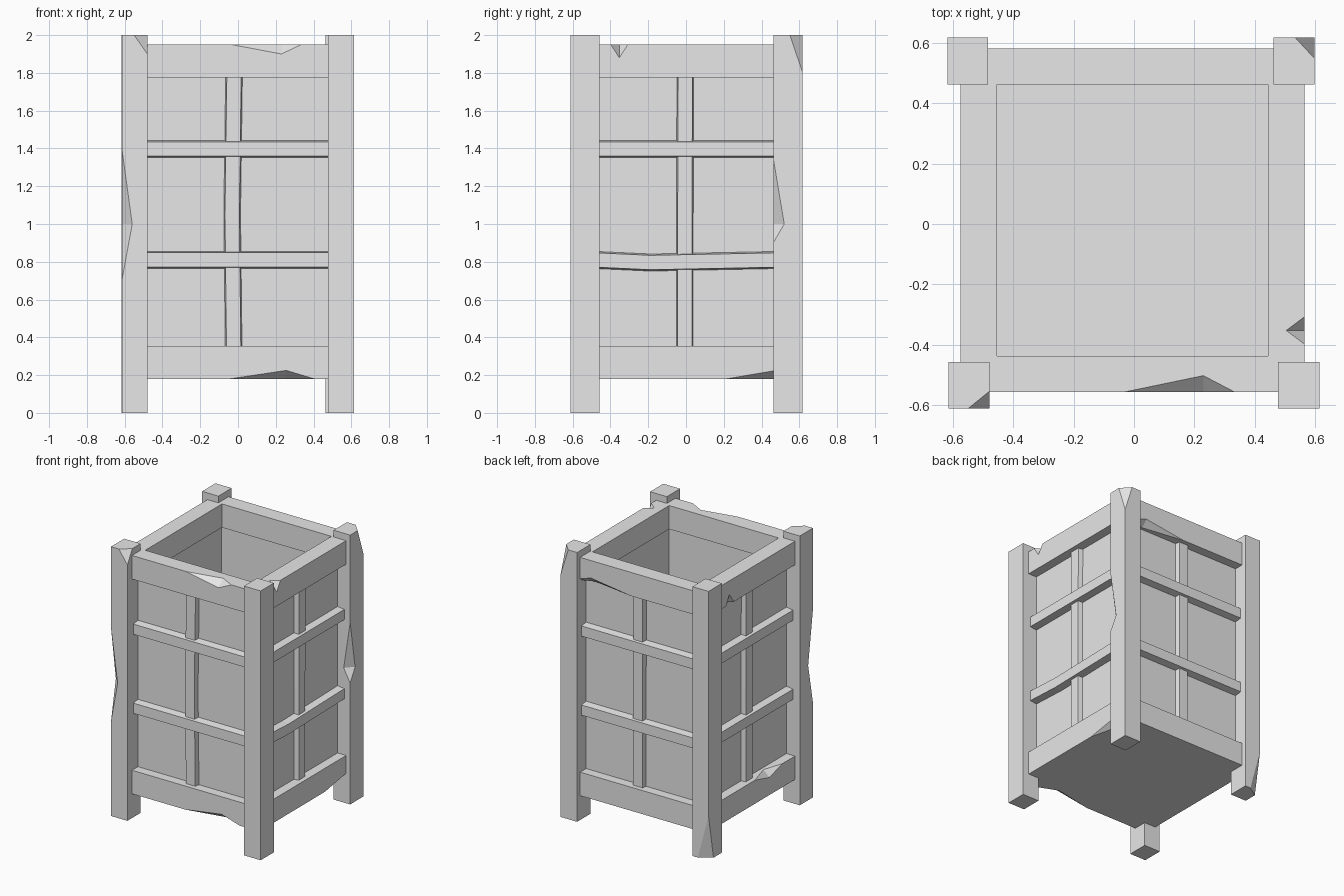
import bpy
import bmesh
import math
from mathutils import Vector, Matrix

if "Cube" in bpy.data.objects:
    bpy.data.objects.remove(bpy.data.objects["Cube"], do_unlink=True)

grey = bpy.data.materials.new("plain grey")
grey.use_nodes = True
grey.diffuse_color = (0.8, 0.8, 0.8, 1)
grey.node_tree.nodes["Principled BSDF"].inputs["Base Color"].default_value = (0.8, 0.8, 0.8, 1)

CENTRE = Vector((-0.005, 0.012, 0))
OUT, INNER = 0.57, 0.45          # outer and inner half width of the rails


def finish(bm, name):
    bmesh.ops.recalc_face_normals(bm, faces=bm.faces)
    mesh = bpy.data.meshes.new(name)
    bm.to_mesh(mesh)
    bm.free()
    mesh.materials.append(grey)
    obj = bpy.data.objects.new(name, mesh)
    bpy.context.collection.objects.link(obj)
    return obj


def box(name, low, high):
    low, high = Vector(low), Vector(high)
    bm = bmesh.new()
    size = Matrix.Diagonal((*(high - low), 1))
    bmesh.ops.create_cube(bm, size=1, matrix=Matrix.Translation((low + high) / 2) @ size)
    return finish(bm, name)


def square(name, half, z0, z1):
    return box(name, CENTRE + Vector((-half, -half, z0)), CENTRE + Vector((half, half, z1)))


def subtract(obj, cutter):
    cutter.hide_render = True
    mod = obj.modifiers.new("cut", "BOOLEAN")
    mod.operation, mod.solver, mod.object = "DIFFERENCE", "EXACT", cutter
    bpy.context.view_layer.objects.active = obj
    bpy.ops.object.modifier_apply(modifier=mod.name)
    bpy.data.objects.remove(cutter, do_unlink=True)


def notch(obj, p1, p2, a, b):
    """Chip an edge from p1 to p2, with the deepest points a and b on its two faces."""
    p1, p2, a, b = (Vector(p) for p in (p1, p2, a, b))
    mid, ext = (a + b) / 2, (a - b) * 0.5
    bm = bmesh.new()
    for end in (a + ext, b - ext):
        for step in (Vector(), (p1 - mid) * 1.3, (p2 - mid) * 1.3):
            bm.verts.new(end + step)
    bmesh.ops.convex_hull(bm, input=bm.verts)
    subtract(obj, finish(bm, "chip_cutter"))


def corner_cut(obj, corner, a, b, c):
    """Slice a corner off along the plane through a, b and c."""
    corner, a, b, c = (Vector(p) for p in (corner, a, b, c))
    normal = (b - a).cross(c - a)
    if normal.dot(corner - a) < 0:
        normal = -normal
    bm = bmesh.new()
    bm.from_mesh(obj.data)
    bmesh.ops.bisect_plane(bm, geom=bm.verts[:] + bm.edges[:] + bm.faces[:],
                           plane_co=a, plane_no=normal, clear_outer=True)
    bmesh.ops.holes_fill(bm, edges=[e for e in bm.edges if e.is_boundary])
    bmesh.ops.recalc_face_normals(bm, faces=bm.faces)
    bm.to_mesh(obj.data)
    bm.free()


def rail_notch(obj, side, u0, u1, u, z, dz, depth):
    """Chip a rail edge at height z on one side (0 front, 1 +x, 2 back, 3 -x)."""
    turn = Matrix.Translation(CENTRE) @ Matrix.Rotation(side * math.pi / 2, 4, "Z")
    pts = ((u0, -OUT, z), (u1, -OUT, z), (u, -OUT, z + dz), (u, depth - OUT, z))
    notch(obj, *(turn @ Vector(p) for p in pts))


def slat(name, side, path, front, upright):
    """Bevelled slat along path of (position, sideways offset) on one side."""
    turn = Matrix.Translation(CENTRE) @ Matrix.Rotation(side * math.pi / 2, 4, "Z")
    bm = bmesh.new()
    rings = []
    for t, s in path:
        ring = []
        for w, y in ((-0.048, -0.48), (-0.038, -front), (0.038, -front), (0.048, -0.48)):
            p = (s + w, y, t) if upright else (t, y, s + w)
            ring.append(bm.verts.new(turn @ Vector(p)))
        rings.append(ring)
    for r, q in zip(rings, rings[1:]):
        for i in range(4):
            j = (i + 1) % 4
            bm.faces.new((r[i], r[j], q[j], q[i]))
    bm.faces.new(rings[0])
    bm.faces.new(rings[-1])
    finish(bm, name)


# Corner posts
post_fl = box("post_front_minus_x", (-0.615, -0.612, 0), (-0.48, -0.457, 2))
post_fr = box("post_front_plus_x", (0.477, -0.612, 0), (0.615, -0.457, 2))
post_bl = box("post_back_minus_x", (-0.618, 0.462, 0), (-0.485, 0.618, 2))
post_br = box("post_back_plus_x", (0.462, 0.462, 0), (0.598, 0.618, 2))

# Damage on the posts
corner_cut(post_fl, (-0.48, -0.612, 2), (-0.55, -0.612, 2), (-0.48, -0.555, 2), (-0.48, -0.612, 1.9))
notch(post_fl, (-0.615, -0.612, 0.7), (-0.615, -0.612, 1.4),
      (-0.56, -0.612, 1.0), (-0.615, -0.555, 1.0))
corner_cut(post_br, (0.598, 0.618, 2), (0.535, 0.618, 2), (0.598, 0.55, 2), (0.598, 0.618, 1.8))
notch(post_br, (0.598, 0.462, 0.9), (0.598, 0.462, 1.35),
      (0.598, 0.52, 1.0), (0.545, 0.462, 1.0))
corner_cut(post_bl, (-0.618, 0.618, 0), (-0.53, 0.618, 0), (-0.618, 0.56, 0), (-0.618, 0.618, 0.33))

# Rails: open ring on top, tray with a floor below
top_rail = square("top_rail", OUT, 1.775, 1.95)
subtract(top_rail, square("hole_cutter", INNER, 1.6, 2.1))
bottom_rail = square("bottom_rail", OUT, 0.18, 0.355)
subtract(bottom_rail, square("tray_cutter", INNER, 0.24, 0.6))

# Chips in the rails
rail_notch(top_rail, 0, -0.03, 0.34, 0.235, 1.95, -0.05, 0.055)
rail_notch(top_rail, 1, -0.41, -0.32, -0.365, 1.95, -0.07, 0.06)
rail_notch(top_rail, 2, -0.52, -0.05, -0.38, 1.775, 0.045, 0.05)
rail_notch(top_rail, 3, -0.34, -0.25, -0.3, 1.775, 0.075, 0.05)
rail_notch(bottom_rail, 0, -0.04, 0.41, 0.26, 0.18, 0.045, 0.06)
rail_notch(bottom_rail, 1, 0.2, 0.54, 0.45, 0.18, 0.042, 0.06)
rail_notch(bottom_rail, 3, 0.0, 0.32, 0.17, 0.355, -0.045, 0.05)

# Recessed wall panels
walls = square("wall_panels", 0.5, 0.32, 1.8)
subtract(walls, square("wall_cutter", 0.46, 0.2, 1.9))

# Slats on all four sides
for side, label in enumerate(("front", "plus_x", "back", "minus_x")):
    sag = -0.014 if side == 1 else 0
    lean = -0.008 if side == 0 else 0
    slat(label + "_upper_slat", side, [(-0.5, 1.397), (0.5, 1.397)], 0.555, False)
    slat(label + "_lower_slat", side,
         [(-0.5, 0.81), (-0.2, 0.81 + sag), (0.5, 0.81)], 0.555, False)
    slat(label + "_upright_slat", side,
         [(0.34, -0.018), (1.05, -0.018 + lean), (1.79, -0.016)], 0.535, True)
